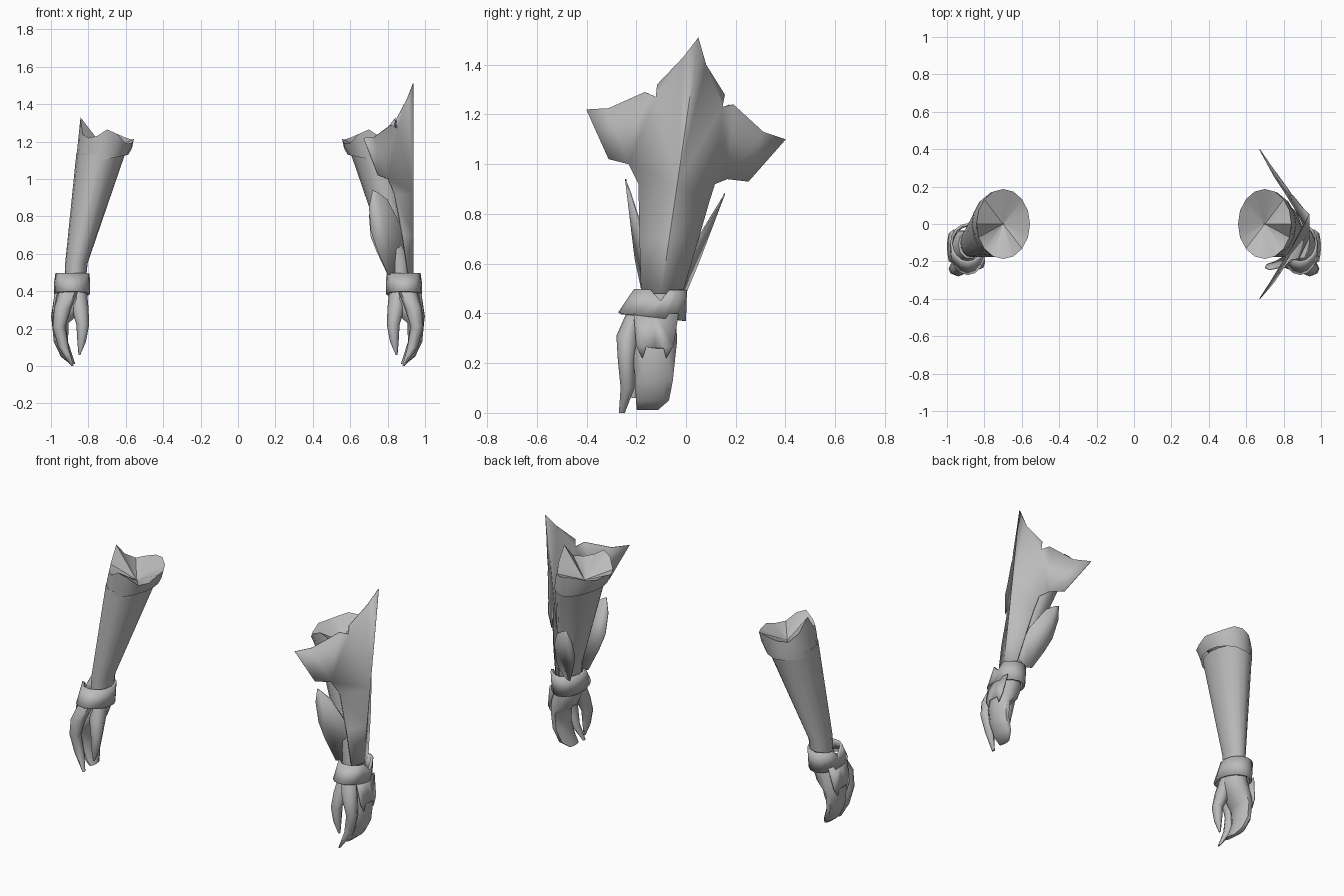
import bpy, bmesh, math

if "Cube" in bpy.data.objects:
    bpy.data.objects.remove(bpy.data.objects["Cube"])

grey = bpy.data.materials.new("plain_grey")
grey.diffuse_color = (0.5, 0.5, 0.5, 1)
grey.use_nodes = True
grey.node_tree.nodes["Principled BSDF"].inputs["Base Color"].default_value = grey.diffuse_color


def finish(name, bm, side, thick=0.0, smooth=35):
    """Mirror to the wanted side, shade and store one part."""
    for v in bm.verts:
        v.co.x *= side
    bmesh.ops.recalc_face_normals(bm, faces=bm.faces)
    me = bpy.data.meshes.new(name)
    bm.to_mesh(me)
    bm.free()
    me.materials.append(grey)
    ob = bpy.data.objects.new(name, me)
    bpy.context.collection.objects.link(ob)
    if thick:
        mod = ob.modifiers.new("thickness", 'SOLIDIFY')
        mod.thickness = thick
        mod.offset = 0
    bpy.ops.object.select_all(action='DESELECT')
    ob.select_set(True)
    bpy.context.view_layer.objects.active = ob
    bpy.ops.object.shade_smooth_by_angle(angle=math.radians(smooth))
    return ob


def ellipse(z, cx, cy, rx, ry, n):
    """Ring starting on the outer side; z may depend on the angle."""
    pts = []
    for i in range(n):
        a = 2 * math.pi * i / n
        zz = z(a) if callable(z) else z
        pts.append((cx + rx * math.cos(a), cy + ry * math.sin(a), zz))
    return pts


def loft(name, rings, side, caps=True, thick=0.0, smooth=35):
    bm = bmesh.new()
    rows = [[bm.verts.new(p) for p in r] for r in rings]
    n = len(rows[0])
    for a, b in zip(rows, rows[1:]):
        for i in range(n):
            j = (i + 1) % n
            bm.faces.new((a[i], a[j], b[j], b[i]))
    if caps:
        bm.faces.new(rows[0])
        bm.faces.new(rows[-1])
    return finish(name, bm, side, thick, smooth)


def limb(name, sections, side, n=8):
    return loft(name, [ellipse(*s, n) for s in sections], side, smooth=50)


def plates(name, polys, place, side, thick=0.005):
    """Flat outlines placed on a bent surface, joined along shared points."""
    bm = bmesh.new()
    for poly in polys:
        bm.faces.new([bm.verts.new(place(*p)) for p in poly])
    bmesh.ops.remove_doubles(bm, verts=bm.verts, dist=0.0005)
    bmesh.ops.triangulate(bm, faces=bm.faces)
    return finish(name, bm, side, thick, 25)


def rim(a):
    """Wavy upper edge of the cuff, tallest on the outer side."""
    k = round(a / (2 * math.pi) * 16) % 16
    return (1.33, 1.25, 1.21, 1.22, 1.235, 1.24, 1.22, 1.21,
            1.215, 1.19, 1.19, 1.24, 1.265, 1.23, 1.22, 1.24)[k]


def notch(a):
    """Band top, with a V cut on the outer side."""
    return 0.45 if math.cos(a) > 0.98 else 0.495


def cuff_foot(a):
    """Lower cuff edge: higher on the inner side, where it overlaps the sleeve."""
    return 1.10 + 0.03 * max(0, -math.cos(a))


def guard(y, z):
    return (0.999 - 0.15 * abs(z - 0.25) - 1.5 * (y + 0.125) ** 2, y, z)


for side, label in ((1, "right"), (-1, "left")):
    # forearm sleeve
    loft(label + "_sleeve", [
        ellipse(0.43, 0.872, -0.10, 0.056, 0.078, 16),
        ellipse(0.55, 0.864, -0.095, 0.060, 0.082, 16),
        ellipse(1.13, 0.735, -0.005, 0.130, 0.17, 16)], side)
    # flared cuff with a shallow hollow on top
    loft(label + "_cuff", [
        ellipse(cuff_foot, 0.727, -0.003, 0.141, 0.172, 16),
        ellipse(1.165, 0.713, 0.0, 0.146, 0.180, 16),
        ellipse(rim, 0.699, 0.0, 0.143, 0.187, 16),
        ellipse(1.15, 0.70, 0.0, 0.004, 0.004, 16)], side, caps=False)
    # wrist band
    loft(label + "_wrist_band", [
        ellipse(lambda a: 0.385 - 0.015 * math.sin(a), 0.888, -0.137, 0.09, 0.13, 16),
        ellipse(notch, 0.888, -0.103, 0.088, 0.1, 16)],
        side, caps=False, thick=0.014)
    # palm running into the joined fingers
    limb(label + "_palm_and_fingers", [
        (0.44, 0.88, -0.11, 0.06, 0.075), (0.36, 0.893, -0.125, 0.082, 0.09),
        (0.29, 0.917, -0.125, 0.078, 0.094), (0.23, 0.95, -0.128, 0.045, 0.09),
        (0.13, 0.947, -0.128, 0.038, 0.079), (0.05, 0.915, -0.135, 0.032, 0.07),
        (0.012, 0.885, -0.155, 0.014, 0.045)], side, 10)
    # separate forefinger
    limb(label + "_forefinger", [
        (0.40, 0.905, -0.20, 0.05, 0.04), (0.31, 0.938, -0.235, 0.045, 0.045),
        (0.21, 0.957, -0.24, 0.034, 0.034), (0.10, 0.933, -0.235, 0.028, 0.028),
        (0.0, 0.885, -0.258, 0.006, 0.012)], side)
    # thumb
    limb(label + "_thumb", [
        (0.42, 0.86, -0.13, 0.05, 0.06), (0.31, 0.845, -0.18, 0.046, 0.05),
        (0.22, 0.83, -0.21, 0.034, 0.034), (0.13, 0.836, -0.212, 0.023, 0.024),
        (0.06, 0.848, -0.21, 0.005, 0.008)], side)
    # jagged plate on the back of the hand
    plates(label + "_hand_guard", [
        [(-0.125, 0.40), (-0.21, 0.40), (-0.20, 0.27), (-0.175, 0.22), (-0.16, 0.265), (-0.125, 0.26)],
        [(-0.125, 0.40), (-0.125, 0.26), (-0.09, 0.26), (-0.08, 0.22), (-0.05, 0.27), (-0.03, 0.40)]],
        guard, side)


# large winged shield on the outside of one arm, folded on a ridge
def shield(y, z):
    if z > 0.92:
        ridge = -0.035 + 0.085 * (z - 0.92) / 0.59
    else:
        ridge = -0.10 + 0.065 * (z - 0.48) / 0.44
    slope = 0.65 * (0.5 + 0.5 * min(1, (z - 0.48) / 0.44))   # flatter near the wrist
    return (0.937 - slope * abs(y - ridge), y, z)


peak, waist, foot = (0.05, 1.51), (-0.035, 0.92), (-0.10, 0.48)
mid = (-0.0675, 0.70)
front_low, back_low = (-0.19, 0.92), (0.115, 0.92)
front_mid, back_mid = (-0.186, 0.70), (0.05, 0.70)
plates("arm_shield", [
    [peak, (-0.01, 1.43), (-0.115, 1.32), (-0.12, 1.27), (-0.165, 1.29), (-0.31, 1.225),
     (-0.40, 1.22), (-0.31, 1.02), (-0.23, 1.0), front_low, waist],
    [peak, (0.08, 1.40), (0.155, 1.28), (0.145, 1.23), (0.19, 1.24), (0.31, 1.13),
     (0.40, 1.10), (0.25, 0.93), (0.165, 0.94), back_low, waist],
    [waist, front_low, front_mid, mid], [mid, front_mid, (-0.18, 0.48), foot],
    [waist, back_low, (0.09, 0.84), back_mid, mid],
    [mid, back_mid, (-0.015, 0.48), foot]], shield, 1)

# leaf-shaped side plates in front of and behind the same arm
spine_top, spine_foot = (0.745, 0.93), (0.84, 0.49)
inner = [spine_top, (0.72, 0.94), (0.70, 0.85), (0.71, 0.72), (0.745, 0.62), (0.80, 0.49), spine_foot]
outer = [spine_top, (0.80, 0.89), (0.87, 0.75), (0.895, 0.60), (0.89, 0.49), spine_foot]


def front_leaf(x, z):
    return (x, -0.19 - 0.12 * (z - 0.5) + 0.4 * max(0, x - 0.77), z)


def back_leaf(x, z):
    return (x, 0.01 + 0.33 * (z - 0.5) - 0.45 * max(0, x - 0.79), 0.49 + (z - 0.49) * 0.87)


plates("front_side_plate", [inner, outer], front_leaf, 1)
plates("back_side_plate", [inner, outer], back_leaf, 1)
